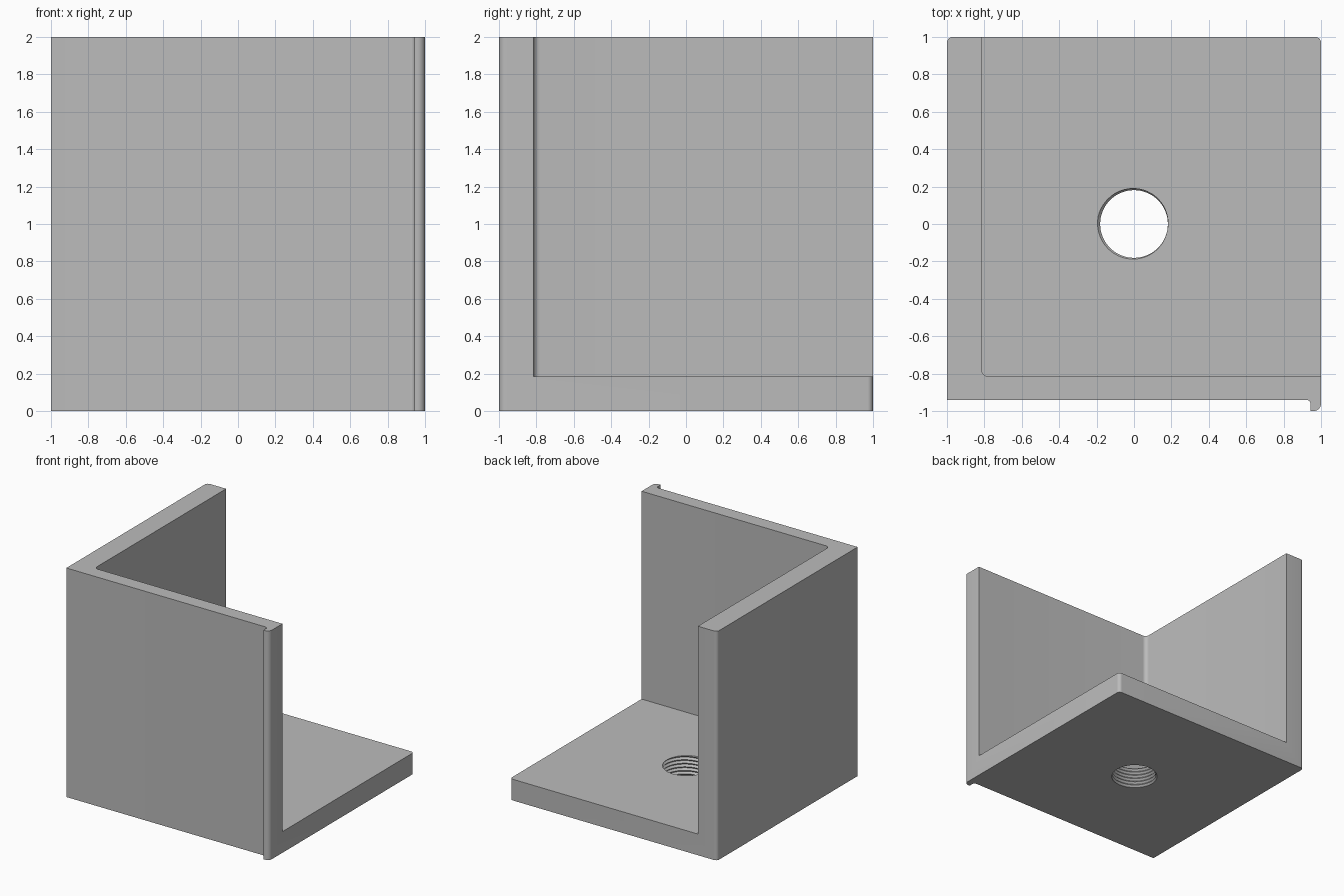
import bpy, bmesh
from math import sin, cos, pi, radians
from mathutils import Vector

if "Cube" in bpy.data.objects:
    bpy.data.objects.remove(bpy.data.objects["Cube"])

FLOOR = 0.185      # base plate thickness
INNER = -0.815     # inner faces of both walls
PITCH = 0.031      # thread pitch
MINOR, MAJOR = 0.181, 0.196

grey = bpy.data.materials.new("plain grey")
grey.use_nodes = True
grey.diffuse_color = (0.5, 0.5, 0.5, 1)
grey.node_tree.nodes["Principled BSDF"].inputs["Base Color"].default_value = (0.5, 0.5, 0.5, 1)


def rounded(corners, steps=8):
    """Right-angled outline with a fillet radius at each corner."""
    pts = []
    for i, (x, y, r) in enumerate(corners):
        p = Vector((x, y))
        if r == 0:
            pts.append(p)
            continue
        u = (Vector(corners[i - 1][:2]) - p).normalized()
        v = (Vector(corners[(i + 1) % len(corners)][:2]) - p).normalized()
        for k in range(steps + 1):
            t = pi / 2 * k / steps
            pts.append(p + r * (u + v) - r * (v * cos(t) + u * sin(t)))
    return pts


def finish(bm, name):
    bmesh.ops.recalc_face_normals(bm, faces=bm.faces)
    mesh = bpy.data.meshes.new(name)
    bm.to_mesh(mesh)
    bm.free()
    mesh.materials.append(grey)
    obj = bpy.data.objects.new(name, mesh)
    bpy.context.collection.objects.link(obj)
    return obj


def prism(name, corners, z0, z1):
    bm = bmesh.new()
    face = bm.faces.new([bm.verts.new((p.x, p.y, z0)) for p in rounded(corners)])
    top = bmesh.ops.extrude_face_region(bm, geom=[face])["geom"]
    bmesh.ops.translate(bm, vec=(0, 0, z1 - z0),
                        verts=[v for v in top if isinstance(v, bmesh.types.BMVert)])
    return finish(bm, name)


def thread_plug(name, n=64, extra=2):
    """Solid screw shape that overshoots both plate faces."""
    bm = bmesh.new()
    turns = round(FLOOR / PITCH) + 2 * extra
    count = turns * n

    def helix(radius, shift, total):
        return [bm.verts.new((radius * cos(2 * pi * i / n), radius * sin(2 * pi * i / n),
                              PITCH * (i / n + shift - extra))) for i in range(total + 1)]

    crest = helix(MINOR, 0, count + n)
    root = helix(MAJOR, 0.5, count)
    for i in range(count):
        bm.faces.new((crest[i], crest[i + 1], root[i + 1], root[i]))
        bm.faces.new((root[i], root[i + 1], crest[i + n + 1], crest[i + n]))
    # close both ends with fans
    low = bm.verts.new((0, 0, -PITCH * (extra + 1)))
    high = bm.verts.new((0, 0, PITCH * (turns + 2 - extra)))
    for e in [e for e in bm.edges if e.is_boundary]:
        a, b = e.verts
        bm.faces.new((a, b, low if a.co.z + b.co.z < FLOOR else high))
    return finish(bm, name)


def cut(body, cutter):
    mod = body.modifiers.new("cut", "BOOLEAN")
    mod.operation = "DIFFERENCE"
    mod.solver = "EXACT"
    mod.object = cutter
    bpy.context.view_layer.objects.active = body
    bpy.ops.object.modifier_apply(modifier=mod.name)
    bpy.data.objects.remove(cutter)


# Outer block with the small vertical lip on its front edge
bracket = prism("corner_bracket", [
    (-1, -0.94, 0), (0.945, -0.94, 0.025), (0.945, -1, 0),
    (1, -1, 0.04), (1, 1, 0.03), (-1, 1, 0.03)], 0, 2)

# Open pocket that leaves the base plate and two walls
cut(bracket, prism("pocket_cutter", [
    (INNER, INNER, 0.035), (1.5, INNER, 0), (1.5, 1.5, 0), (INNER, 1.5, 0)], FLOOR, 2.5))

# Threaded hole through the base plate
cut(bracket, thread_plug("thread_cutter"))

bpy.ops.object.select_all(action="DESELECT")
bracket.select_set(True)
bpy.context.view_layer.objects.active = bracket
bpy.ops.object.shade_smooth_by_angle(angle=radians(30))
